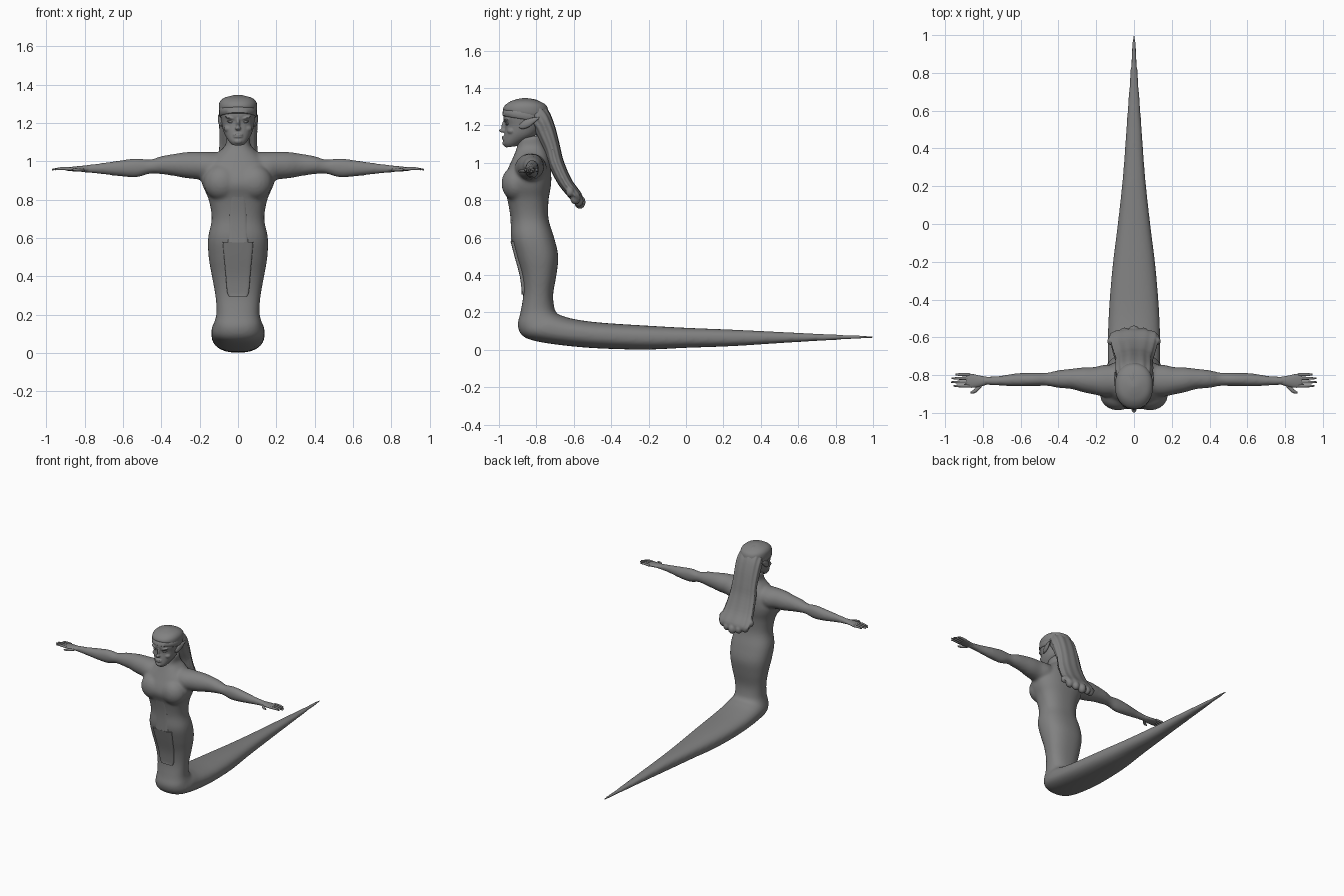
import bpy, bmesh, math
from mathutils import Vector, Matrix

grey = bpy.data.materials.new("dark_grey")
grey.diffuse_color = (.22, .22, .22, 1)


def smooth_rows(rows, k):
    # Catmull-Rom interpolation of tuples of numbers
    out = []
    for i in range(len(rows) - 1):
        a, b, c, d = (Vector(rows[min(max(j, 0), len(rows) - 1)]) for j in range(i - 1, i + 3))
        for s in range(k):
            t = s / k
            out.append(b + (c - a) * t / 2 + (a * 2 - b * 5 + c * 4 - d) * t * t / 2
                       + (b * 3 - a - c * 3 + d) * t ** 3 / 2)
    return out + [Vector(rows[-1])]


def skin(bm, rings, n=32, p=2.0, wave=0.0, waves=11):
    # closed skin through superellipse rings (centre, u, v)
    def pw(x):
        return math.copysign(abs(x) ** (2 / p), x)
    loops = []
    for c, u, v in rings:
        loop = []
        for i in range(n):
            a = 2 * math.pi * i / n
            r = 1 + wave * math.cos(waves * a)
            loop.append(bm.verts.new(c + (u * pw(math.cos(a)) + v * pw(math.sin(a))) * r))
        loops.append(loop)
    faces = [bm.faces.new((A[i], A[(i + 1) % n], B[(i + 1) % n], B[i]))
             for A, B in zip(loops, loops[1:]) for i in range(n)]
    faces += [bm.faces.new(loops[0][::-1]), bm.faces.new(loops[-1])]
    bmesh.ops.recalc_face_normals(bm, faces=faces)


def trunk(bm, rows, k=4, **kw):
    # rows: front y, front z, back y, back z, half width
    rings = []
    for fy, fz, by, bz, w in smooth_rows(rows, k):
        f, b = Vector((0, fy, fz)), Vector((0, by, bz))
        rings.append(((f + b) / 2, Vector((w, 0, 0)), (f - b) / 2))
    skin(bm, rings, **kw)


def limb(bm, rows, side, k=4, n=24):
    # rows: x, y, z, half depth, half height
    skin(bm, [(Vector((side * x, y, z)), Vector((0, ry, 0)), Vector((0, 0, rz)))
              for x, y, z, ry, rz in smooth_rows(rows, k)], n)


def ball(bm, loc, size, rot=0.0):
    m = Matrix.Translation(loc) @ Matrix.Rotation(rot, 4, 'Y') @ Matrix.Diagonal((*size, 1))
    bmesh.ops.create_uvsphere(bm, u_segments=20, v_segments=12, radius=1, matrix=m)


def finish(name, bm, angle=50):
    me = bpy.data.meshes.new(name)
    bm.to_mesh(me)
    bm.free()
    me.materials.append(grey)
    ob = bpy.data.objects.new(name, me)
    bpy.context.collection.objects.link(ob)
    bpy.ops.object.select_all(action='DESELECT')
    ob.select_set(True)
    bpy.context.view_layer.objects.active = ob
    bpy.ops.object.shade_smooth_by_angle(angle=math.radians(angle))
    return ob


def blend(ob, voxel, repeat):
    # fuse overlapping shells into one soft skin
    r = ob.modifiers.new("fuse", 'REMESH')
    r.mode, r.voxel_size, r.use_smooth_shade = 'VOXEL', voxel, True
    s = ob.modifiers.new("soften", 'SMOOTH')
    s.factor, s.iterations = 0.5, repeat


# torso flowing into the serpent tail, with arms and chest
bm = bmesh.new()
trunk(bm, [
    (-.90, 1.13, -.77, 1.15, .062), (-.905, 1.08, -.758, 1.09, .066),
    (-.92, 1.04, -.74, 1.05, .105), (-.947, .98, -.725, .99, .165),
    (-.973, .92, -.72, .92, .192), (-.979, .87, -.723, .87, .183),
    (-.953, .80, -.735, .80, .153), (-.935, .70, -.735, .70, .137),
    (-.935, .60, -.705, .60, .156), (-.91, .50, -.683, .50, .153),
    (-.88, .40, -.693, .40, .136), (-.87, .30, -.71, .30, .118),
    (-.885, .20, -.705, .23, .112), (-.90, .13, -.69, .195, .122),
    (-.87, .072, -.655, .18, .136), (-.78, .042, -.60, .165, .139),
    (-.60, .018, -.50, .15, .137), (-.42, .006, -.38, .14, .129),
    (-.20, .002, -.20, .129, .111), (0, .011, 0, .118, .086),
    (.25, .02, .25, .108, .059), (.50, .036, .50, .096, .041),
    (.80, .053, .80, .082, .02), (1.0, .062, 1.0, .078, .007)], p=2.4, n=40)
for s in (1, -1):
    limb(bm, [(.04, -.83, .965, .08, .08), (.15, -.83, .972, .085, .078),
              (.21, -.83, .978, .073, .072), (.27, -.825, .980, .066, .068),
              (.33, -.82, .981, .054, .058), (.40, -.821, .98, .047, .047),
              (.46, -.822, .972, .035, .037), (.53, -.823, .966, .036, .050),
              (.62, -.825, .963, .035, .041), (.72, -.83, .962, .025, .028),
              (.82, -.83, .96, .022, .017)], s)
    # broad, shallow chest muscle
    ball(bm, (s * .085, -.905, .89), (.095, .082, .095))
blend(finish("body", bm), .009, 8)

# hands with four fingers and a thumb
for s, side in ((1, "left"), (-1, "right")):
    bm = bmesh.new()
    limb(bm, [(.78, -.83, .961, .021, .018), (.82, -.832, .961, .03, .015),
              (.86, -.83, .96, .037, .012), (.89, -.828, .959, .034, .009)], s)
    for y, tip in ((-.797, .945), (-.817, .965), (-.837, .97), (-.857, .955)):
        limb(bm, [(.87, y, .96, .009, .009), (.92, y, .962, .008, .008),
                  (tip, y, .957, .004, .004)], s, n=10)
    limb(bm, [(.80, -.842, .958, .012, .011), (.825, -.868, .956, .015, .009),
              (.845, -.885, .956, .011, .008), (.865, -.892, .956, .004, .004)], s, n=12)
    finish(side + "_hand", bm)

# head: skull and jaw, nose, brows, cheeks, lips and chin fused together
bm = bmesh.new()
trunk(bm, [
    (-.965, 1.082, -.90, 1.09, .030), (-.976, 1.105, -.87, 1.11, .050),
    (-.972, 1.15, -.80, 1.15, .074), (-.966, 1.20, -.77, 1.20, .086),
    (-.976, 1.24, -.755, 1.25, .092), (-.965, 1.28, -.76, 1.29, .091),
    (-.925, 1.312, -.80, 1.32, .065), (-.89, 1.325, -.85, 1.33, .02)], p=2.2)
ball(bm, (0, -.968, 1.195), (.010, .018, .035))
ball(bm, (0, -.977, 1.172), (.015, .023, .011))
ball(bm, (0, -.968, 1.104), (.022, .014, .014))
for z in (1.128, 1.139):
    ball(bm, (0, -.968, z), (.027, .017, .006))
for s in (1, -1):
    ball(bm, (s * .038, -.956, 1.226), (.032, .018, .008), -s * .3)
    ball(bm, (s * .045, -.932, 1.17), (.029, .025, .02))
blend(finish("head", bm), .0045, 3)

# eyes
bm = bmesh.new()
for s in (1, -1):
    ball(bm, (s * .038, -.952, 1.206), (.019, .012, .007), -s * .2)
finish("eyes", bm)

# swept-back pointed ears
for s, side in ((1, "left"), (-1, "right")):
    bm = bmesh.new()
    skin(bm, [(Vector((s * x, y, z)), Vector((.012 * r, 0, 0)), Vector((0, .3 * h, h)))
              for x, y, z, r, h in smooth_rows([
                  (.082, -.89, 1.20, .5, .012), (.088, -.865, 1.207, 1, .026),
                  (.094, -.83, 1.217, .9, .024), (.101, -.785, 1.24, .2, .004)], 4)], 16)
    finish(side + "_ear", bm)

# headband
bm = bmesh.new()
trunk(bm, [(-.974, 1.249, -.75, 1.215, .094), (-.982, 1.254, -.745, 1.222, .098),
           (-.979, 1.281, -.745, 1.265, .099), (-.97, 1.286, -.75, 1.27, .094)], k=1, p=2.2)
finish("headband", bm, 60)

# hair cap over the skull
bm = bmesh.new()
trunk(bm, [(-.965, 1.272, -.745, 1.235, .094), (-.978, 1.285, -.735, 1.26, .100),
           (-.968, 1.307, -.745, 1.305, .097), (-.94, 1.328, -.785, 1.33, .076),
           (-.905, 1.340, -.83, 1.343, .036), (-.88, 1.345, -.86, 1.347, .01)],
      n=66, p=2.2)
finish("hair_cap", bm)

# long hair falling behind the shoulders, ending in separate locks
bm = bmesh.new()
trunk(bm, [
    (-.83, 1.20, -.85, 1.343, .06), (-.83, 1.19, -.79, 1.332, .088),
    (-.81, 1.17, -.737, 1.28, .098), (-.785, 1.12, -.703, 1.20, .098),
    (-.755, 1.06, -.677, 1.10, .098), (-.735, .99, -.655, 1.01, .106),
    (-.685, .89, -.612, .91, .119), (-.632, .822, -.562, .84, .130),
    (-.61, .80, -.555, .807, .115)],
      n=88, p=2.2, wave=.04)
for x, y, z, r in ((0, -.567, .79, .03), (.05, -.574, .797, .026), (.092, -.592, .812, .028),
                   (.12, -.62, .845, .022)):
    for s in (1, -1):
        ball(bm, (s * x, y, z), (r, r, r * 1.2))
blend(finish("long_hair", bm), .006, 2)

# hanging front cloth
bm = bmesh.new()
trunk(bm, [(-.938, .58, -.89, .58, .080), (-.917, .50, -.87, .50, .073),
           (-.890, .40, -.85, .40, .064), (-.879, .32, -.84, .32, .057),
           (-.879, .295, -.84, .295, .047)], p=6)
finish("front_cloth", bm, 60)

# raised belly panel
bm = bmesh.new()
trunk(bm, [(-.937, .575, -.88, .575, .055), (-.938, .70, -.88, .70, .048),
           (-.954, .80, -.88, .80, .045), (-.972, .86, -.90, .86, .04)], p=5)
finish("belly_panel", bm, 60)
